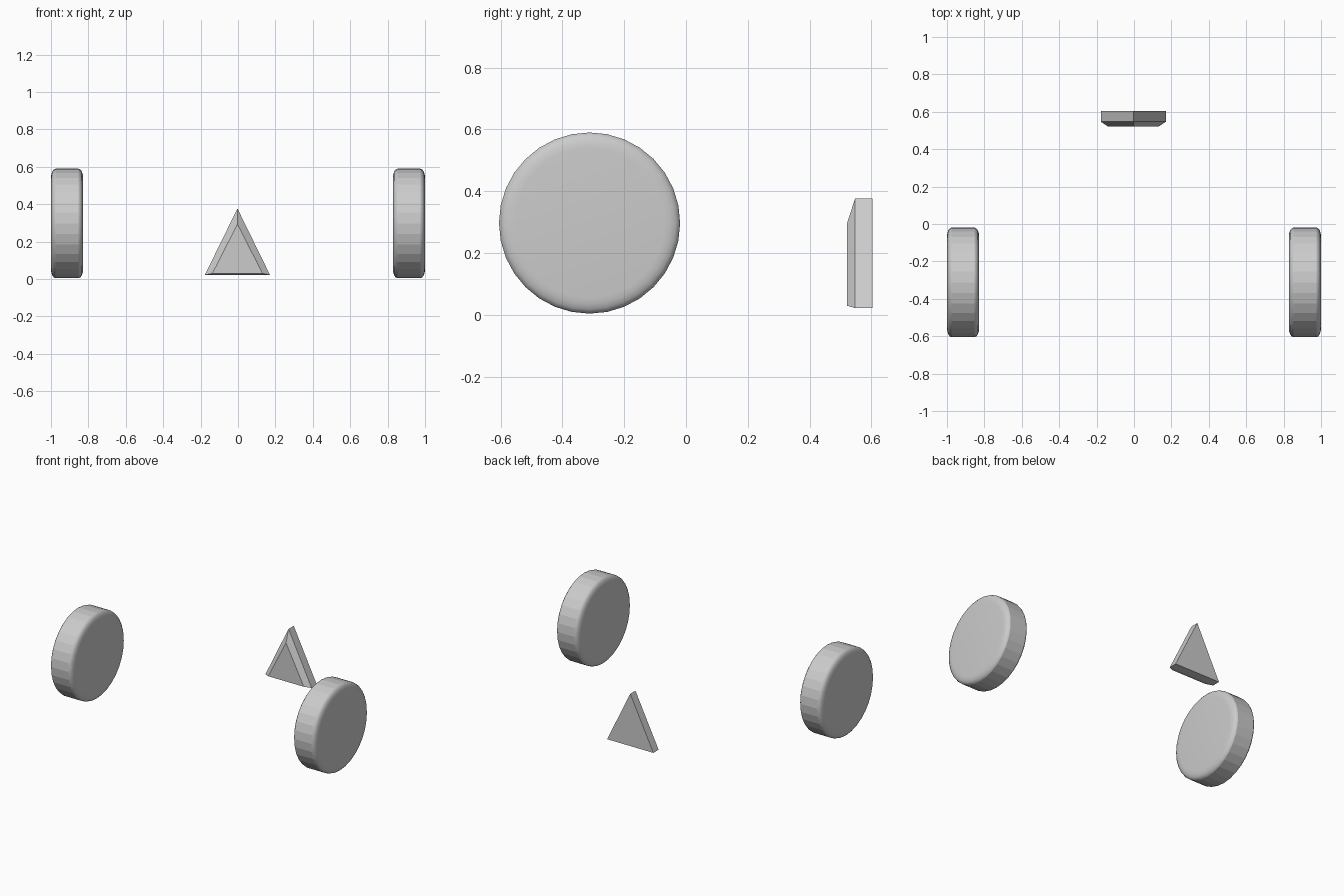
import bpy, bmesh, math
from mathutils import Vector

if "Cube" in bpy.data.objects:
    bpy.data.objects.remove(bpy.data.objects["Cube"])


def make_object(name, bm):
    bmesh.ops.recalc_face_normals(bm, faces=bm.faces)
    mesh = bpy.data.meshes.new(name)
    bm.to_mesh(mesh)
    bm.free()
    obj = bpy.data.objects.new(name, mesh)
    bpy.context.collection.objects.link(obj)
    return obj


def loft(bm, rings):
    """Bridge equal-sized rings of points and cap both ends."""
    loops = [[bm.verts.new(p) for p in ring] for ring in rings]
    n = len(loops[0])
    bands = []
    for a, b in zip(loops, loops[1:]):
        bands.append([bm.faces.new((a[i], a[(i + 1) % n], b[(i + 1) % n], b[i]))
                      for i in range(n)])
    caps = [bm.faces.new(loops[0]), bm.faces.new(loops[-1])]
    return bands, caps


# Wheels: 32-sided discs with rounded rims and a faceted tread
SIDES, RADIUS, HALF = 32, 0.293, 0.086
CENTRE_Y, CENTRE_Z = -0.312, 0.297
ROUND_X, ROUND_R, STEPS = 0.025, 0.05, 4


def wheel(name, cx):
    half = []
    for k in range(STEPS + 1):
        t = math.pi / 2 * k / STEPS
        half.append((-HALF + ROUND_X * (1 - math.cos(t)),
                     RADIUS - ROUND_R * (1 - math.sin(t))))
    profile = half + [(-x, r) for x, r in reversed(half)]
    rings = []
    for x, r in profile:
        rings.append([Vector((cx + x,
                              CENTRE_Y + r * math.cos(2 * math.pi * i / SIDES),
                              CENTRE_Z + r * math.sin(2 * math.pi * i / SIDES)))
                      for i in range(SIDES)])
    bm = bmesh.new()
    bands, caps = loft(bm, rings)
    for f in bm.faces:
        f.smooth = True
    for f in bands[STEPS]:
        f.smooth = False
    make_object(name, bm)


wheel("left_wheel", -1 + HALF)
wheel("right_wheel", 1 - HALF)


# Triangular rear piece with a chamfered front
def triangle(y, half_width, bottom, top, cx=-0.003):
    return [Vector((cx - half_width, y, bottom)),
            Vector((cx + half_width, y, bottom)),
            Vector((cx, y, top))]


bm = bmesh.new()
loft(bm, [triangle(0.603, 0.174, 0.022, 0.377),
          triangle(0.547, 0.174, 0.022, 0.377),
          triangle(0.52, 0.134, 0.03, 0.293)])
make_object("rear_triangle", bm)
